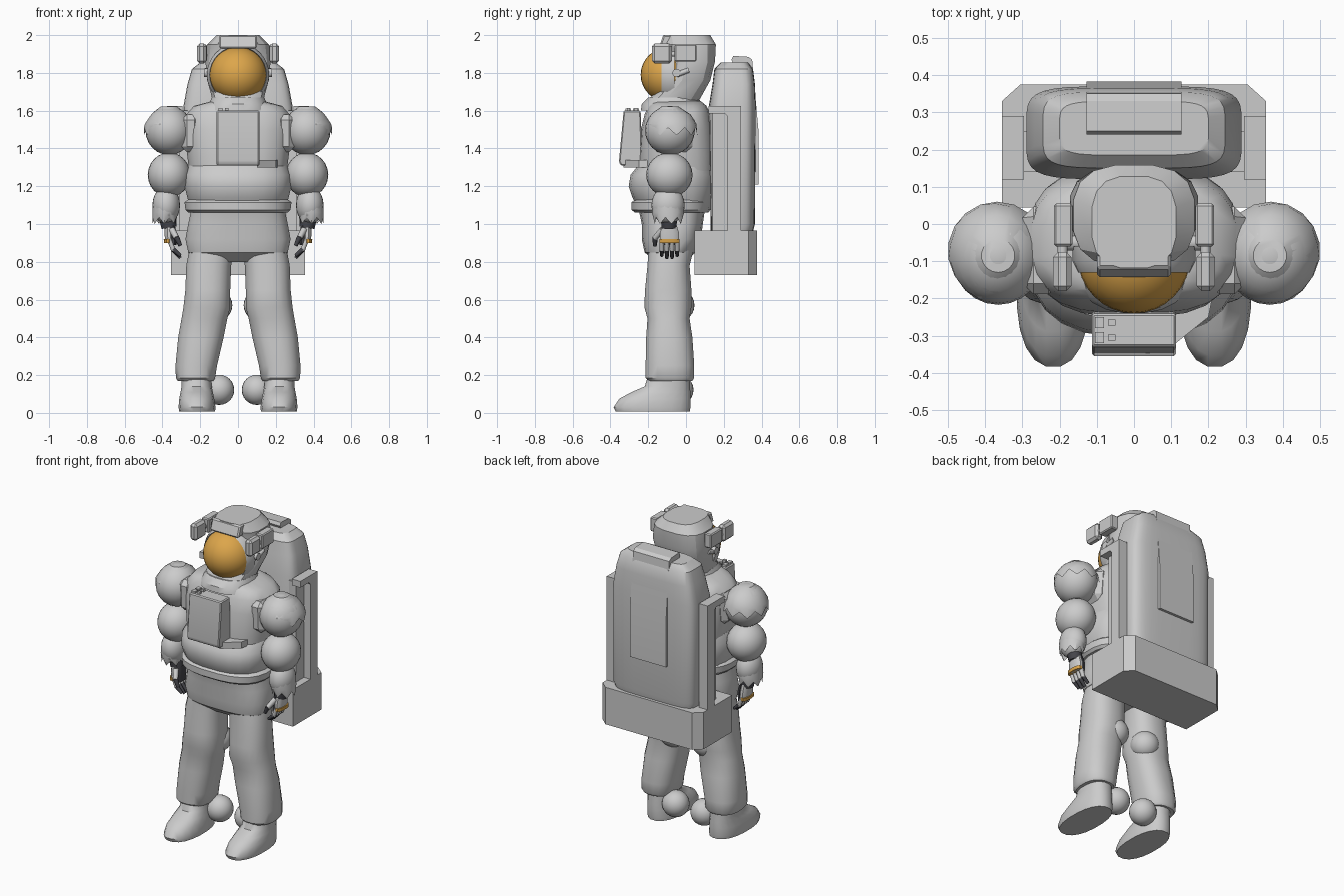
import bpy, bmesh, math
from mathutils import Matrix, Vector

if "Cube" in bpy.data.objects:
    bpy.data.objects.remove(bpy.data.objects["Cube"])


def material(name, rgb):
    m = bpy.data.materials.new(name)
    m.use_nodes = True
    m.diffuse_color = (*rgb, 1)
    m.node_tree.nodes["Principled BSDF"].inputs["Base Color"].default_value = (*rgb, 1)
    return m


SUIT = material("suit grey", (0.6, 0.6, 0.6))
GOLD = material("visor gold", (0.72, 0.38, 0.07))
DARK = material("glove dark grey", (0.06, 0.06, 0.07))


def finish(bm, name, mat, mirror=False, angle=35):
    bmesh.ops.recalc_face_normals(bm, faces=bm.faces)
    for f in bm.faces:
        f.smooth = True
    for e in bm.edges:
        e.smooth = e.is_manifold and e.calc_face_angle(0) < math.radians(angle)
    me = bpy.data.meshes.new(name)
    bm.to_mesh(me)
    bm.free()
    me.materials.append(mat)
    ob = bpy.data.objects.new(name, me)
    bpy.context.collection.objects.link(ob)
    if mirror:
        ob.modifiers.new("Mirror", "MIRROR").use_mirror_merge = False
    return ob


def loft(name, rings, n=20, p=2.4, mat=SUIT, mirror=False, jag=0, angle=35, caps=True):
    """Stack of rounded sections, each (z, x0, x1, y0, y1); jag zigzags the first one."""
    bm = bmesh.new()
    loops = []
    for k, (z, x0, x1, y0, y1) in enumerate(rings):
        loop = []
        for i in range(n):
            a = 2 * math.pi * (i + 0.5) / n
            c, s = math.cos(a), math.sin(a)
            x = (x0 + x1) / 2 + (x1 - x0) / 2 * math.copysign(abs(c) ** (2 / p), c)
            y = (y0 + y1) / 2 + (y1 - y0) / 2 * math.copysign(abs(s) ** (2 / p), s)
            dz = jag * (i % 2) if k == 0 else 0
            loop.append(bm.verts.new((x, y, z + dz)))
        loops.append(loop)
    for a, b in zip(loops, loops[1:]):
        for i in range(n):
            bm.faces.new((a[i], a[(i + 1) % n], b[(i + 1) % n], b[i]))
    if caps:
        bm.faces.new(loops[0])
    bm.faces.new(loops[-1])
    return finish(bm, name, mat, mirror, angle)


def prism(name, points, axis, lo, hi, mat=SUIT, bevel=0.0, mirror=False):
    """Extrude a 2D outline along an axis (0 = x outline is y,z; 2 = z outline is x,y)."""
    bm = bmesh.new()

    def place(p, d):
        return (d, p[0], p[1]) if axis == 0 else (p[0], p[1], d)

    a = [bm.verts.new(place(p, lo)) for p in points]
    b = [bm.verts.new(place(p, hi)) for p in points]
    n = len(points)
    bm.faces.new(a)
    bm.faces.new(b)
    for i in range(n):
        bm.faces.new((a[i], a[(i + 1) % n], b[(i + 1) % n], b[i]))
    bmesh.ops.recalc_face_normals(bm, faces=bm.faces)
    if bevel:
        bmesh.ops.bevel(bm, geom=bm.edges[:], offset=bevel, segments=1, affect="EDGES")
    return finish(bm, name, mat, mirror, 20)


def box(name, x0, x1, y0, y1, z0, z1, **kw):
    return prism(name, [(x0, y0), (x1, y0), (x1, y1), (x0, y1)], 2, z0, z1, **kw)


def ball(name, centre, radii, mat=SUIT, mirror=False, seg=24):
    bm = bmesh.new()
    bmesh.ops.create_uvsphere(bm, u_segments=seg, v_segments=seg // 2, radius=1,
                              matrix=Matrix.Translation(centre) @ Matrix.Diagonal((*radii, 1)))
    return finish(bm, name, mat, mirror)


def rod(name, start, end, r0, r1, mat=SUIT, mirror=False, seg=10):
    a, b = Vector(start), Vector(end)
    rot = (b - a).to_track_quat("Z", "Y").to_matrix().to_4x4()
    bm = bmesh.new()
    bmesh.ops.create_cone(bm, cap_ends=True, segments=seg, radius1=r0, radius2=r1,
                          depth=(b - a).length, matrix=Matrix.Translation((a + b) / 2) @ rot)
    return finish(bm, name, mat, mirror, 50)


# Helmet, visor and rim
loft("helmet", [(1.62, -.13, .13, -.21, .05), (1.67, -.14, .14, -.19, .08),
                (1.76, -.165, .165, -.1, .13), (1.86, -.175, .175, -.08, .155),
                (1.95, -.165, .165, -.115, .16), (2.0, -.115, .115, -.12, .13)], n=16, p=2.8, angle=25)
ball("visor", (0, -.085, 1.79), (.152, .155, .148), GOLD, seg=32)
bm = bmesh.new()
rim = [(.15, -.13), (.165, -.1), (.165, -.06), (.14, -.06)]
rows = []
for i in range(32):
    a = 2 * math.pi * i / 32
    rows.append([bm.verts.new((r * math.cos(a), y, 1.79 + r * math.sin(a))) for r, y in rim])
for i in range(32):
    for j in range(4):
        u, v = rows[i], rows[(i + 1) % 32]
        bm.faces.new((u[j], u[(j + 1) % 4], v[(j + 1) % 4], v[j]))
finish(bm, "visor_rim", SUIT)
prism("brow", [(-.145, 1.93), (-.12, 2.0), (-.02, 2.0), (-.02, 1.93)], 0, -.1, .1, bevel=.008)

# Lamps and hinges on the helmet sides
box("lamp_housing", .165, .215, -.06, .055, 1.86, 1.95, bevel=.006, mirror=True)
box("lamp_body", .168, .217, -.18, -.075, 1.85, 1.955, bevel=.014, mirror=True)
rod("lamp_joint", (.192, -.08, 1.9), (.192, -.05, 1.9), .014, .014, mirror=True)
rod("visor_hinge", (.13, -.05, 1.8), (.18, -.05, 1.8), .022, .022, mirror=True)
rod("hinge_arm", (.165, -.05, 1.79), (.165, .015, 1.815), .014, .014, mirror=True)

# Torso, collar, belt and hips
loft("collar", [(1.6, -.17, .17, -.24, .09), (1.635, -.155, .155, -.235, .08),
                (1.67, -.14, .14, -.2, .07)], n=24)
loft("upper_torso", [(1.28, -.26, .26, -.25, .16), (1.36, -.27, .27, -.25, .16),
                     (1.5, -.28, .28, -.24, .15), (1.58, -.275, .275, -.22, .13),
                     (1.625, -.235, .235, -.2, .11), (1.65, -.14, .14, -.19, .08)], n=24, p=2.9)
loft("belly", [(1.08, -.25, .25, -.25, .13), (1.14, -.27, .27, -.285, .15), (1.2, -.285, .285, -.305, .16),
               (1.26, -.285, .285, -.295, .16), (1.31, -.265, .265, -.255, .15)], n=24, p=2.6)
loft("belt", [(1.06, -.265, .265, -.27, .12), (1.075, -.28, .28, -.29, .13),
              (1.115, -.285, .285, -.29, .13), (1.13, -.265, .265, -.27, .12)], n=24, p=2.6)
loft("hips", [(.8, -.2, .2, -.16, .0), (.85, -.265, .265, -.22, .05), (.92, -.28, .28, -.235, .08),
              (1.0, -.265, .265, -.235, .09), (1.07, -.25, .25, -.25, .1)], n=24, p=2.8)

# Chest control box with its side bracket and switches
prism("chest_box", [(-.24, 1.6), (-.33, 1.6), (-.355, 1.33), (-.345, 1.31), (-.23, 1.31)], 0,
      -.113, .113, bevel=.006)
prism("chest_bracket", [(.1, -.33), (.2, -.25), (.21, -.2), (.1, -.2)], 2, 1.3, 1.34)
for i, y in enumerate((-.305, -.265)):
    box("switch_panel_%d" % i, -.105, -.08, y - .015, y + .015, 1.595, 1.612)
    box("switch_%d" % i, -.07, -.05, y - .008, y + .008, 1.595, 1.615)

# Life support pack
loft("backpack", [(.94, -.27, .27, .13, .35), (1.0, -.29, .29, .13, .365), (1.62, -.29, .29, .12, .37),
                  (1.74, -.268, .268, .14, .365), (1.82, -.245, .245, .15, .355),
                  (1.855, -.2, .2, .185, .33)], n=32, p=5)
prism("back_plate", [(.24, 1.87), (.25, 1.89), (.33, 1.885), (.35, 1.87), (.383, 1.5), (.383, 1.21),
                     (.35, 1.21), (.33, 1.7)], 0, -.127, .127)
prism("side_rail", [(.12, 1.625), (.29, 1.625), (.29, .95), (.22, .95), (.22, 1.57), (.205, 1.585),
                    (.12, 1.585)], 0, .295, .355, mirror=True)
box("rail_web", .26, .31, .14, .25, .95, 1.6, mirror=True)
prism("pack_base", [(-.355, .045), (.355, .045), (.355, .33), (.305, .375), (-.305, .375), (-.355, .33)],
      2, .73, .965)

# Arms: ball-jointed sleeves with torn-edged cuffs
ball("shoulder", (.365, -.085, 1.495), (.125, .132, .13), mirror=True)
ball("elbow", (.365, -.088, 1.26), (.113, .123, .118), mirror=True)
loft("shoulder_cap", [(1.47, .235, .5, -.205, .06), (1.53, .25, .495, -.21, .055),
                      (1.58, .275, .46, -.185, .025), (1.622, .32, .41, -.13, -.04)],
     n=18, p=2, mirror=True, jag=.04, caps=False)
prism("shoulder_web", [(-.19, 1.58), (.05, 1.58), (.03, 1.38), (-.18, 1.38)], 0, .2, .3, bevel=.03, mirror=True)
ball("forearm", (.38, -.095, 1.1), (.073, .088, .1), mirror=True)
loft("cuff", [(1.0, .325, .455, -.165, -.02), (1.06, .32, .455, -.18, -.01), (1.12, .325, .45, -.175, -.02)],
     n=14, p=2, mirror=True, jag=.035, caps=False)

# Gloves: wrist, palm, fingers, thumb and knuckle band
rod("wrist", (.375, -.09, 1.04), (.365, -.09, .98), .045, .04, DARK, True, 14)
loft("glove_back", [(.9, .34, .385, -.14, -.035), (.95, .34, .39, -.14, -.035), (1.0, .345, .39, -.125, -.05)],
     n=12, mirror=True)
loft("glove_palm", [(.89, .325, .36, -.135, -.04), (.95, .325, .36, -.14, -.035), (1.0, .335, .36, -.12, -.05)],
     n=12, mat=DARK, mirror=True)
loft("knuckle_band", [(.9, .35, .392, -.143, -.032), (.92, .35, .394, -.143, -.032)], n=12, mat=GOLD, mirror=True)
for i in range(4):
    y = -.128 + i * .027
    tip = .82 + (.012 if i in (0, 3) else 0)
    rod("finger_%d" % i, (.36, y, .91), (.342, y, .86), .013, .012, SUIT, True, 8)
    rod("fingertip_%d" % i, (.344, y, .866), (.305, y, tip), .0125, .009, DARK, True, 8)
rod("thumb", (.35, -.125, .97), (.325, -.165, .925), .017, .015, SUIT, True, 8)
rod("thumb_tip", (.326, -.163, .93), (.305, -.165, .885), .015, .01, DARK, True, 8)

# Legs, trouser hems, boots and joint balls
loft("leg", [(.17, .13, .32, -.2, .035), (.185, .12, .33, -.215, .045), (.25, .11, .332, -.215, .045),
             (.4, .075, .318, -.212, .035), (.5, .055, .3, -.205, .02), (.56, .04, .29, -.222, .03),
             (.65, .04, .28, -.218, .03), (.78, .035, .275, -.205, .02), (.86, .02, .26, -.2, .04)],
     n=20, mirror=True)
loft("boot", [(.008, .12, .312, -.375, .022), (.03, .118, .316, -.385, .026), (.075, .125, .312, -.355, .026),
              (.11, .132, .305, -.29, .025), (.14, .138, .3, -.22, .022), (.2, .14, .3, -.2, .02)],
     n=20, p=2.3, mirror=True, angle=45)
ball("ankle_ball", (.1, -.04, .122), (.08, .08, .08), mirror=True)
ball("knee_ball", (.115, -.04, .57), (.085, .085, .085), mirror=True)
